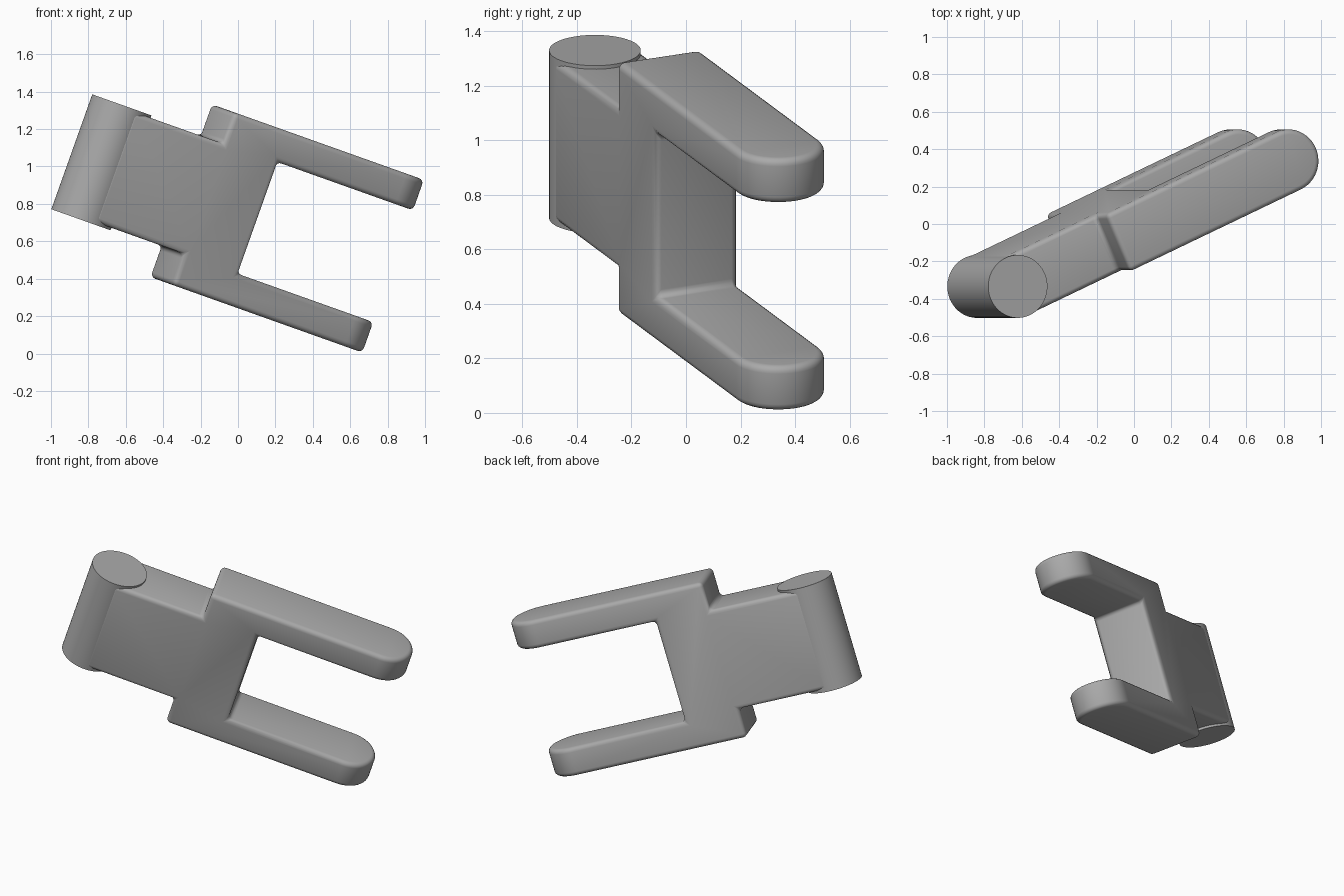
import bpy
import bmesh
from math import radians, pi, cos, sin
from mathutils import Matrix, Vector

if "Cube" in bpy.data.objects:
    bpy.data.objects.remove(bpy.data.objects["Cube"], do_unlink=True)

# Shared dimensions in the link's own frame (length, thickness, height)
R = 0.168
PIN_U, TIP_U = -1.077, 0.555
STEP_U, GAP_U = -0.513, -0.172
PIN_H, SLAB_H, FORK_H, GAP_H = 0.326, 0.312, 0.49, 0.317
POSE = (Matrix.Rotation(radians(19.6), 4, 'Y') @ Matrix.Rotation(radians(24.3), 4, 'Z')
        @ Matrix.Translation((0, 0.12, 0.718)))

grey = bpy.data.materials.new("plain grey")
grey.use_nodes = True
grey.diffuse_color = (0.4, 0.4, 0.4, 1)
grey.node_tree.nodes["Principled BSDF"].inputs["Base Color"].default_value = (0.4, 0.4, 0.4, 1)


def prism(name, points, direction):
    """Extrude a closed outline along a direction."""
    bm = bmesh.new()
    face = bm.faces.new([bm.verts.new(p) for p in points])
    out = bmesh.ops.extrude_face_region(bm, geom=[face])
    moved = [g for g in out["geom"] if isinstance(g, bmesh.types.BMVert)]
    bmesh.ops.translate(bm, verts=moved, vec=Vector(direction))
    bmesh.ops.recalc_face_normals(bm, faces=bm.faces)
    mesh = bpy.data.meshes.new(name)
    bm.to_mesh(mesh)
    bm.free()
    mesh.materials.append(grey)
    obj = bpy.data.objects.new(name, mesh)
    bpy.context.collection.objects.link(obj)
    return obj


def smooth(obj):
    bpy.ops.object.select_all(action='DESELECT')
    obj.select_set(True)
    bpy.context.view_layer.objects.active = obj
    bpy.ops.object.shade_smooth_by_angle(angle=radians(35))


# Side outline of slab and fork, mirrored top to bottom
half = [(PIN_U, SLAB_H), (STEP_U, SLAB_H), (STEP_U, FORK_H),
        (TIP_U + 2 * R, FORK_H), (TIP_U + 2 * R, GAP_H), (GAP_U, GAP_H)]
outline = half + [(u, -w) for u, w in reversed(half)]
fork = prism("fork_body", [(u, -2 * R, w) for u, w in outline], (0, 4 * R, 0))

# Plan outline: straight sides with round arm tips
arc = [(TIP_U + R * cos(a), R * sin(a)) for a in (pi * (i / 24 - 0.5) for i in range(25))]
plan = [(PIN_U - R, -R)] + arc + [(PIN_U - R, R)]
cutter = prism("plan_cutter", [(u, v, -1) for u, v in plan], (0, 0, 2))
cutter.hide_render = True

trim = fork.modifiers.new("round_tips", 'BOOLEAN')
trim.operation = 'INTERSECT'
trim.solver = 'EXACT'
trim.object = cutter
bevel = fork.modifiers.new("soft_edges", 'BEVEL')
bevel.width = 0.027
bevel.segments = 4
bevel.limit_method = 'ANGLE'
bevel.angle_limit = radians(40)
bevel.use_clamp_overlap = False
bpy.context.view_layer.objects.active = fork
fork.select_set(True)
for name in ("round_tips", "soft_edges"):
    bpy.ops.object.modifier_apply(modifier=name)
bpy.data.objects.remove(cutter, do_unlink=True)

# Hinge pin with crisp rims
ring = [(PIN_U + R * cos(2 * pi * i / 64), R * sin(2 * pi * i / 64), -PIN_H) for i in range(64)]
pin = prism("hinge_pin", ring, (0, 0, 2 * PIN_H))

for obj in (fork, pin):
    smooth(obj)
    obj.matrix_world = POSE
